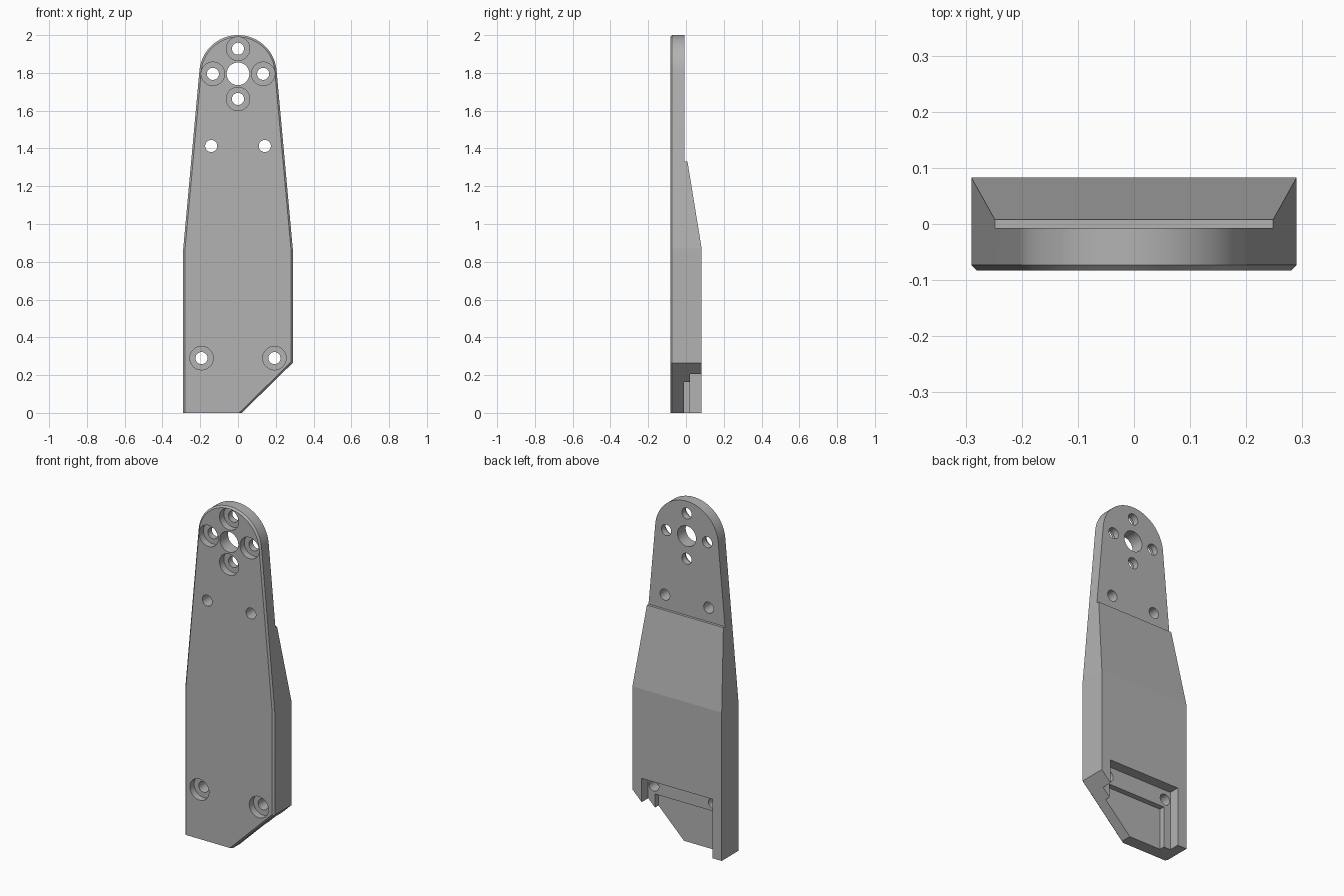
import bpy, bmesh, math
from mathutils import Vector

cube = bpy.data.objects.get("Cube")
if cube:
    bpy.data.objects.remove(cube, do_unlink=True)

FRONT, BACK, CHAMFER = -0.083, 0.083, 0.01
HALF, SHOULDER = 0.29, 0.87
HEAD_Z, HEAD_R = 1.795, 0.205

grey = bpy.data.materials.new("plain grey")
grey.use_nodes = True
grey.diffuse_color = (0.45, 0.45, 0.45, 1)
grey.node_tree.nodes["Principled BSDF"].inputs["Base Color"].default_value = grey.diffuse_color


def loft(name, rings):
    """Closed solid through rings of equal point count."""
    bm = bmesh.new()
    loops = [[bm.verts.new(p) for p in ring] for ring in rings]
    n = len(loops[0])
    for a, b in zip(loops, loops[1:]):
        for i in range(n):
            j = (i + 1) % n
            bm.faces.new((a[i], a[j], b[j], b[i]))
    bm.faces.new(loops[0][::-1])
    bm.faces.new(loops[-1])
    bmesh.ops.recalc_face_normals(bm, faces=bm.faces)
    mesh = bpy.data.meshes.new(name)
    bm.to_mesh(mesh)
    bm.free()
    mesh.materials.append(grey)
    obj = bpy.data.objects.new(name, mesh)
    bpy.context.collection.objects.link(obj)
    return obj


def inset(points, dist):
    """Offset a counter-clockwise outline inward, leaving the base edge alone."""
    lines = []
    for i, p in enumerate(points):
        q = points[(i + 1) % len(points)]
        d = (q - p).normalized()
        normal = Vector((-d.y, d.x))
        on_base = p.y == 0 and q.y == 0
        lines.append((normal, normal.dot(p) + (0 if on_base else dist)))
    result = []
    for i in range(len(points)):
        (m, c), (n, e) = lines[i - 1], lines[i]
        det = m.x * n.y - m.y * n.x
        result.append(Vector(((c * n.y - m.y * e) / det, (m.x * e - c * n.x) / det)))
    return result


def at_depth(points, y):
    return [(p.x, y, p.y) for p in points]


# Tapered outline with round head and one clipped lower corner
drop = HEAD_Z - SHOULDER
start = math.acos(HEAD_R / math.hypot(HALF, drop)) - math.atan2(drop, HALF)
steps = 48
angles = [start + (math.pi - 2 * start) * i / steps for i in range(steps + 1)]
outline = [Vector(p) for p in ((-HALF, 0), (0.02, 0), (HALF, 0.265), (HALF, SHOULDER))]
outline += [Vector((HEAD_R * math.cos(a), HEAD_Z + HEAD_R * math.sin(a))) for a in angles]
outline.append(Vector((-HALF, SHOULDER)))

# Arm plate with chamfered front edge
arm = loft("arm_plate", [at_depth(inset(outline, CHAMFER), FRONT),
                         at_depth(outline, FRONT + CHAMFER),
                         at_depth(outline, BACK)])
cutters = []


def box_cutter(name, half_x, y, top):
    base = [(-half_x, -0.2), (half_x, -0.2), (half_x, top), (-half_x, top)]
    cutters.append(loft(name, [[(x, d, z) for x, z in base] for d in (y, 0.3)]))


def round_cutter(name, x, z, radius, y_end):
    ring = [Vector((x + radius * math.cos(a), z + radius * math.sin(a)))
            for a in (math.tau * i / 96 for i in range(96))]
    cutters.append(loft(name, [at_depth(ring, -0.2), at_depth(ring, y_end)]))


# Sloping back and thin upper plate
side = [(BACK, SHOULDER), (0.008, 1.33), (-0.007, 1.33), (-0.007, 2.2), (0.3, 2.2), (0.3, SHOULDER)]
cutters.append(loft("back_slope_cutter", [[(x, y, z) for y, z in side] for x in (-0.5, 0.5)]))

# Two-step pocket, open at the base
box_cutter("outer_pocket_cutter", 0.23, 0.022, 0.346)
box_cutter("inner_pocket_cutter", 0.186, -0.01, 0.242)

# Head bore, plain holes and counterbored screw holes
round_cutter("head_bore_cutter", 0, HEAD_Z, 0.06, 0.2)
for s in (-1, 1):
    round_cutter("plain_hole_cutter", s * 0.142, 1.413, 0.032, 0.2)
screws = [(0, HEAD_Z + 0.133), (0, HEAD_Z - 0.133), (-0.133, HEAD_Z), (0.133, HEAD_Z),
          (-0.193, 0.29), (0.193, 0.29)]
for x, z in screws:
    round_cutter("screw_hole_cutter", x, z, 0.032, 0.2)
    round_cutter("counterbore_cutter", x, z, 0.062, FRONT + 0.04)

bpy.ops.object.select_all(action='DESELECT')
bpy.context.view_layer.objects.active = arm
arm.select_set(True)
for cutter in cutters:
    cutter.hide_render = True
    mod = arm.modifiers.new("cut", 'BOOLEAN')
    mod.operation = 'DIFFERENCE'
    mod.solver = 'EXACT'
    mod.object = cutter
    bpy.ops.object.modifier_apply(modifier=mod.name)
for cutter in cutters:
    bpy.data.objects.remove(cutter, do_unlink=True)

# Smooth round walls, crisp bends
bpy.ops.object.shade_smooth_by_angle(angle=math.radians(4.5))
